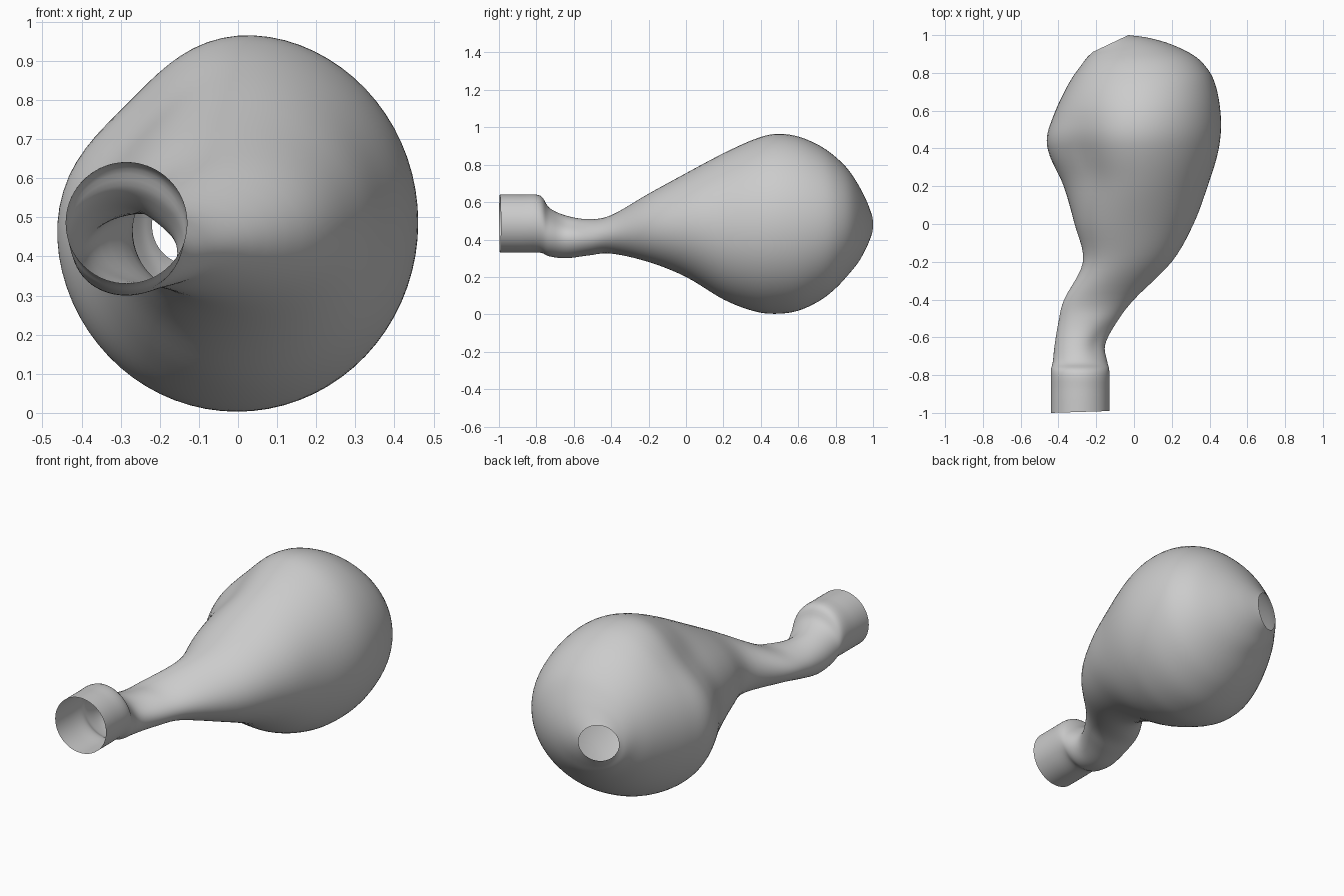
import bpy
import bmesh
from math import sin, cos, exp, pi, radians
from mathutils import Vector

default_cube = bpy.data.objects.get("Cube")
if default_cube:
    bpy.data.objects.remove(default_cube, do_unlink=True)

SIDES = 72
STEPS = 5

# Cross-sections from the open spout to the open rear hole:
# left x, left y, right x, right y, bottom z, top z
SECTIONS = [
    (-.44, -1, -.13, -.99, .33, .64),
    (-.44, -.88, -.13, -.88, .33, .64),
    (-.44, -.78, -.13, -.78, .33, .635),
    (-.43, -.73, -.14, -.73, .31, .57),
    (-.42, -.64, -.15, -.64, .3, .53),
    (-.4, -.52, -.09, -.52, .315, .51),
    (-.37, -.4, 0, -.4, .325, .53),
    (-.27, -.2, .2, -.2, .28, .645),
    (-.315, 0, .315, 0, .2, .755),
    (-.375, .2, .39, .2, .08, .865),
    (-.45, .36, .44, .36, .018, .94),
    (-.465, .46, .46, .49, .003, .97),
    (-.43, .57, .455, .62, .018, .955),
    (-.38, .68, .43, .74, .07, .905),
    (-.33, .77, .39, .82, .135, .845),
    (-.28, .84, .32, .89, .21, .775),
    (-.25, .88, .2, .95, .275, .695),
    (-.23, .9, .08, .985, .335, .63),
    (-.22, .91, -.03, 1, .38, .58),
]

# Soft hollows: angle round the section, y, depth, angular spread, y spread
HOLLOWS = [
    (radians(133), .36, .16, .5, .25),    # upper flank of the bulb
    (radians(45), -.62, .16, .6, .1),     # inner bend of the neck
]


def spline(p, q, r, s, t):
    """Smooth interpolation between sections q and r."""
    return [(2 * b + (c - a) * t + (2 * a - 5 * b + 4 * c - d) * t * t
             + (3 * b - a - 3 * c + d) * t ** 3) / 2
            for a, b, c, d in zip(p, q, r, s)]


def refine(sections):
    last = len(sections) - 1
    rings = []
    for i in range(last):
        around = [sections[max(0, min(last, i + k))] for k in (-1, 0, 1, 2)]
        rings += [spline(*around, n / STEPS) for n in range(STEPS)]
    return rings + [sections[last]]


def hollow_depth(angle, y):
    return sum(depth * exp(-((angle - a) / spread) ** 2 - ((y - b) / length) ** 2)
               for a, b, depth, spread, length in HOLLOWS)


def ring_points(section):
    xl, yl, xr, yr, low, high = section
    centre = Vector((xl + xr, yl + yr, low + high)) / 2
    across = Vector((xr - xl, yr - yl, 0)) / 2
    up = Vector((0, 0, high - low)) / 2
    points = []
    for k in range(SIDES):
        # Angles run from straight down so the hollows stay clear of the seam
        angle = 2 * pi * k / SIDES - pi / 2
        offset = across * cos(angle) + up * sin(angle)
        points.append(centre + offset * (1 - hollow_depth(angle, centre.y + offset.y)))
    return points


# Open, single-walled bulb with its bent neck and spout
bm = bmesh.new()
rings = [[bm.verts.new(p) for p in ring_points(s)] for s in refine(SECTIONS)]
for near, far in zip(rings, rings[1:]):
    for k in range(SIDES):
        n = (k + 1) % SIDES
        bm.faces.new((near[k], far[k], far[n], near[n])).smooth = True
mesh = bpy.data.meshes.new("bulb_vessel")
bm.to_mesh(mesh)
bm.free()
vessel = bpy.data.objects.new("bulb_vessel", mesh)
bpy.context.collection.objects.link(vessel)

# Plain grey finish
grey = bpy.data.materials.new("plain_grey")
grey.use_nodes = True
colour = (.6, .6, .6, 1)
grey.diffuse_color = colour
grey.node_tree.nodes["Principled BSDF"].inputs["Base Color"].default_value = colour
mesh.materials.append(grey)
